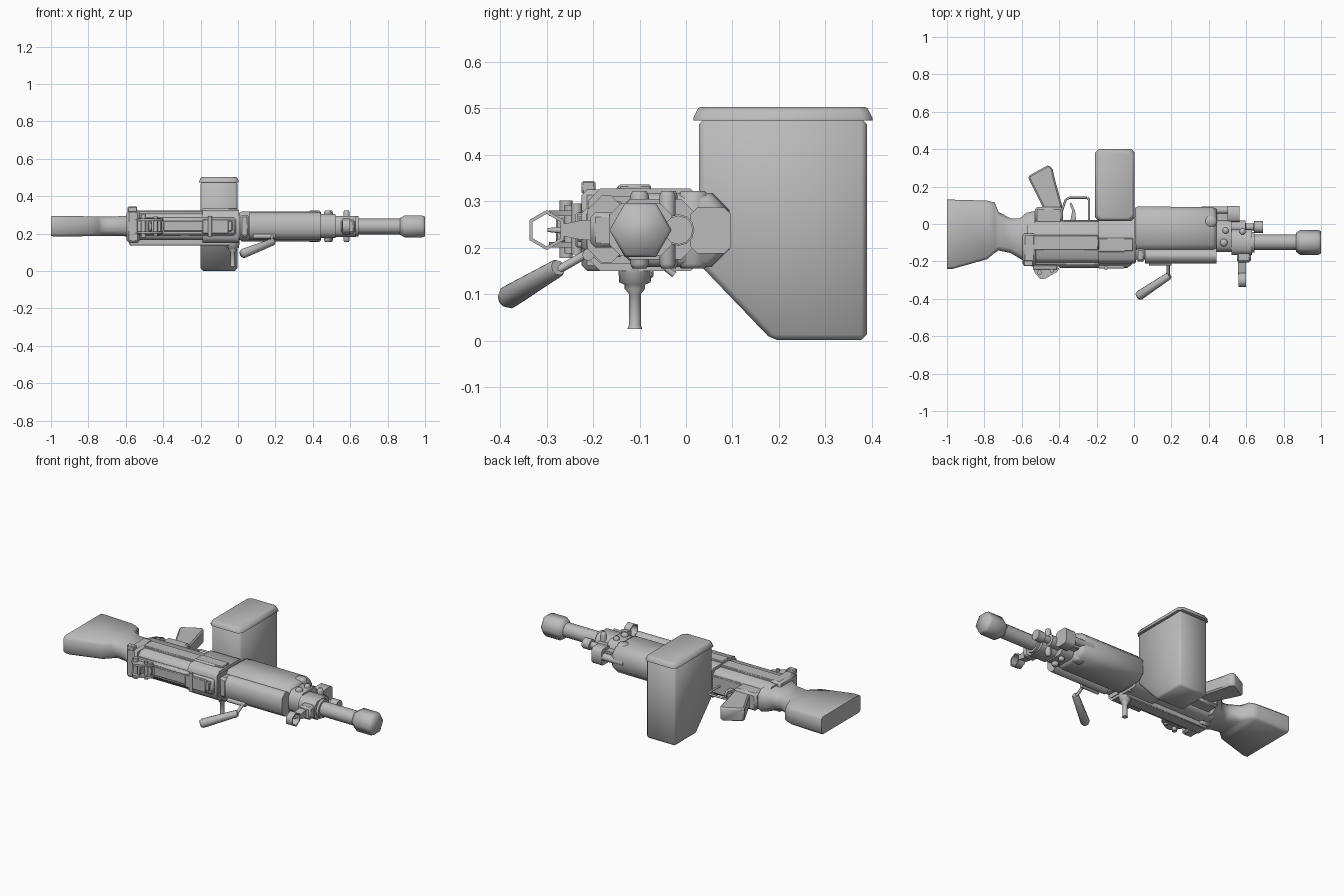
import bpy, bmesh, math
from mathutils import Vector

if "Cube" in bpy.data.objects:
    bpy.data.objects.remove(bpy.data.objects["Cube"])

metal = bpy.data.materials.new("grey_metal")
metal.diffuse_color = (0.5, 0.5, 0.5, 1)
metal.use_nodes = True
metal.node_tree.nodes["Principled BSDF"].inputs["Base Color"].default_value = metal.diffuse_color
AX = 0.238  # height of the bore line


def finish(name, bm, bevel=0.0, angle=70):
    bmesh.ops.recalc_face_normals(bm, faces=bm.faces)
    me = bpy.data.meshes.new(name)
    bm.to_mesh(me)
    bm.free()
    me.materials.append(metal)
    ob = bpy.data.objects.new(name, me)
    bpy.context.collection.objects.link(ob)
    if bevel:
        mod = ob.modifiers.new("bevel", 'BEVEL')
        mod.width, mod.segments, mod.limit_method = bevel, 1, 'ANGLE'
    bpy.ops.object.select_all(action='DESELECT')
    ob.select_set(True)
    bpy.context.view_layer.objects.active = ob
    bpy.ops.object.shade_smooth_by_angle(angle=math.radians(angle))
    return ob


def skin(name, rings, bevel=0.0, angle=70):
    """Join equal rings of points into one closed skin."""
    bm = bmesh.new()
    rows = [[bm.verts.new(p) for p in r] for r in rings]
    n = len(rows[0])
    for a, b in zip(rows, rows[1:]):
        for i in range(n):
            bm.faces.new((a[i], a[(i + 1) % n], b[(i + 1) % n], b[i]))
    bm.faces.new(rows[0])
    bm.faces.new(rows[-1])
    return finish(name, bm, bevel, angle)


def box(name, x0, x1, y0, y1, z0, z1, bevel=0.004):
    return skin(name, [[(x, y0, z0), (x, y1, z0), (x, y1, z1), (x, y0, z1)] for x in (x0, x1)], bevel)


def octa(x, y0, y1, z0, z1, c):
    """Rectangle with cut corners across the gun's length."""
    return [(x, y0 + c, z0), (x, y1 - c, z0), (x, y1, z0 + c), (x, y1, z1 - c),
            (x, y1 - c, z1), (x, y0 + c, z1), (x, y0, z1 - c), (x, y0, z0 + c)]


def turned(name, a, b, profile, sides=16):
    """Round part from a to b; profile holds (fraction, radius)."""
    a, b = Vector(a), Vector(b)
    d = (b - a).normalized()
    u = Vector((0, 1, 0)) if abs(d.y) < 0.7 else Vector((1, 0, 0))
    u = (u - d * u.dot(d)).normalized()
    v = d.cross(u)
    rings = []
    for t, r in profile:
        rings.append([a.lerp(b, t) + r * (math.cos(k) * u + math.sin(k) * v)
                      for k in (2 * math.pi * i / sides for i in range(sides))])
    return skin(name, rings)


def rod(name, a, b, r, sides=12):
    return turned(name, a, b, [(0, r), (1, r)], sides)


def plate(name, pts, z0, z1, bevel=0.0):
    """Outline in x, y given thickness in z."""
    return skin(name, [[(x, y, z) for x, y in pts] for z in (z0, z1)], bevel)


# Shoulder stock with a narrow wrist
stock = [(-1.0, -.24, .13, .186, .292, .012), (-.97, -.24, .13, .184, .294, .014),
         (-.785, -.188, .125, .186, .292, .016), (-.745, -.155, .115, .187, .292, .02),
         (-.725, -.142, .065, .187, .292, .026), (-.66, -.155, .03, .187, .292, .028),
         (-.61, -.185, .03, .186, .293, .03), (-.575, -.205, .06, .178, .30, .03),
         (-.53, -.205, .07, .17, .306, .03)]
skin("stock", [octa(*s) for s in stock], angle=80)

# Receiver, cover and rails
skin("receiver", [octa(x, -.205, .015, .165, .31, .022) for x in (-.57, .01)])
box("top_cover", -.56, -.01, -.226, -.19, .19, .285, .012)
box("cover_ridge", -.4, -.03, -.234, -.22, .212, .268)
skin("feed_block", [octa(x, -.21, .035, .15, .327, .025) for x in (-.19, .005)])
box("feed_cover", -.19, -.005, -.145, -.075, .32, .336)
box("left_rail", -.56, -.19, -.14, -.06, .30, .322)
box("right_rail", -.58, -.02, -.14, -.07, .135, .17)
box("rear_block", -.595, -.525, -.225, -.05, .15, .325, .012)
box("rear_latch", -.59, -.54, -.225, -.195, .315, .344)
box("trigger_housing", -.53, -.38, 0, .09, .185, .29, .012)
box("lower_frame", -.38, -.19, 0, .022, .185, .29)

# Pistol grip
grip = [(-.385, .08), (-.385, .1), (-.422, .235), (-.436, .298), (-.458, .316), (-.565, .257),
        (-.562, .24), (-.487, .09), (-.487, .08)]
plate("pistol_grip", grip, .198, .278, .014)

# Trigger guard and trigger
guard = [(-.385, .07), (-.365, .13), (-.345, .14), (-.25, .14), (-.24, .13), (-.24, .02)]
for (ax, ay), (bx, by) in zip(guard, guard[1:]):
    rod("trigger_guard", (ax, ay, AX), (bx, by, AX), .006, 8)
plate("trigger", [(-.34, .02), (-.31, .02), (-.315, .07), (-.335, .115), (-.345, .11), (-.33, .07)], .23, .246)

# Ammunition box and lid, softly shaded across the corners
outline = [(.028, .478), (.028, .165), (.185, .001), (.389, .001), (.389, .478)]
skin("ammo_box", [[(x, y, z) for y, z in outline] for x in (-.2, -.003)], .012, 180)
lid = []
for z, g in ((.474, .0), (.48, .0), (.5, -.01), (.503, -.016)):
    x0, x1, y0, y1, c = -.208 - g, .004 + g, .016 - g, .401 + g, .02
    lid.append([(x0 + c, y0, z), (x1 - c, y0, z), (x1, y0 + c, z), (x1, y1 - c, z),
                (x1 - c, y1, z), (x0 + c, y1, z), (x0, y1 - c, z), (x0, y0 + c, z)])
skin("ammo_box_lid", lid, angle=80)

# Handguard with a separate heat cover along its top
hand = [(.005, -.14, .085, .17, .31, .035), (.02, -.145, .094, .158, .318, .037),
        (.42, -.145, .09, .158, .318, .037), (.44, -.14, .08, .17, .305, .035)]
skin("handguard", [octa(*s) for s in hand])
skin("heat_cover", [octa(x, -.212, -.13, .168, .312, .03) for x in (.06, .442)])
box("cover_collar", .01, .06, -.2, -.13, .18, .3, .012)

# Gas block, barrel and muzzle
skin("gas_block", [octa(x, -.15, .02, .175, .305, .03) for x in (.44, .52)])
skin("barrel_collar", [octa(x, -.165, -.03, .182, .295, .025) for x in (.52, .63)])
rod("barrel", (.4, -.098, AX), (.9, -.098, AX), .042)
turned("muzzle", (.865, -.098, AX), (1, -.098, AX), [(0, .05), (.18, .067), (.88, .067), (1, .06)], 6)
turned("gas_tube", (.44, -.016, AX), (.69, -.016, AX),
       [(0, .034), (.62, .034), (.63, .02), (.8, .02), (.81, .031), (1, .031)], 12)
rod("barrel_ring", (.6, -.098, AX), (.645, -.098, AX), .055)

# Bipod stub under the gas block and small knobs
rod("bipod_rod", (.36, .073, AX), (.55, .073, AX), .021)
skin("bipod_hinge", [octa(x, .01, .097, .188, .286, .014) for x in (.5, .565)])
box("bipod_bracket", .44, .51, .0, .06, .205, .27)
for x, y, r in ((.41, .015, .034), (.48, -.1, .02), (.49, -.035, .017), (.58, -.04, .017)):
    turned("side_knob", (x, y, .155), (x, y, .322), [(0, r * .75), (.06, r), (.94, r), (1, r * .75)], 12)

# Front sight: post, six-sided ring and needle
box("sight_base", .55, .625, -.205, -.14, .2, .276, .01)
post = [[(x, y, z) for x, z in ((.555, AX - h), (.6, AX - h), (.6, AX + h), (.555, AX + h))]
        for y, h in ((-.15, .027), (-.23, .02), (-.27, .012))]
skin("sight_post", post)
bm = bmesh.new()
rows = []
for x, r in ((.558, .043), (.6, .043), (.6, .035), (.558, .035)):
    rows.append([bm.verts.new((x, -.3 + r * math.sin(i * math.pi / 3), AX + r * math.cos(i * math.pi / 3)))
                 for i in range(6)])
for a, b in zip(rows, rows[1:] + rows[:1]):
    for i in range(6):
        bm.faces.new((a[i], a[(i + 1) % 6], b[(i + 1) % 6], b[i]))
finish("sight_ring", bm)
turned("sight_needle", (.58, -.255, AX), (.58, -.298, AX), [(0, .009), (1, .004)], 8)

# Rear sight: base, two ears, aperture and adjusting knobs
box("rear_sight_base", -.54, -.41, -.245, -.22, .195, .282)
for z in (.2, .268):
    plate("rear_sight_ear", [(-.54, -.235), (-.53, -.262), (-.5, -.295), (-.475, -.292), (-.41, -.255),
                             (-.4, -.235)], z, z + .012)
box("rear_aperture", -.48, -.46, -.28, -.235, .212, .268)
rod("windage_knob", (-.505, -.258, .178), (-.505, -.258, .302), .014)
rod("range_knob", (-.44, -.25, .188), (-.44, -.25, .292), .011)

# Cover latch ahead of the rear sight
box("cover_latch", -.19, -.05, -.238, -.215, .2, .276)
rod("latch_pin", (-.15, -.235, .185), (-.15, -.235, .295), .011)
rod("latch_spring", (-.19, -.14, .325), (-.05, -.14, .325), .01)

# Cocking handle
turned("cocking_handle", (-.028, -.11, .025), (-.028, -.11, .165),
       [(0, .016), (.06, .013), (.54, .013), (.62, .022), (.68, .022), (.72, .034), (1, .036)], 12)

# Folding carry handle
rod("carry_arm", (.183, -.195, .198), (.183, -.282, .148), .009, 8)
turned("carry_grip", (.19, -.275, .157), (.02, -.388, .09), [(0, .017), (.04, .02), (.94, .026), (1, .02)], 10)
rod("carry_pivot", (.08, -.21, .185), (.2, -.21, .185), .013)
# Small lever on the underside
rod("side_lever", (.0, -.06, .17), (.0, -.025, .142), .007, 8)
